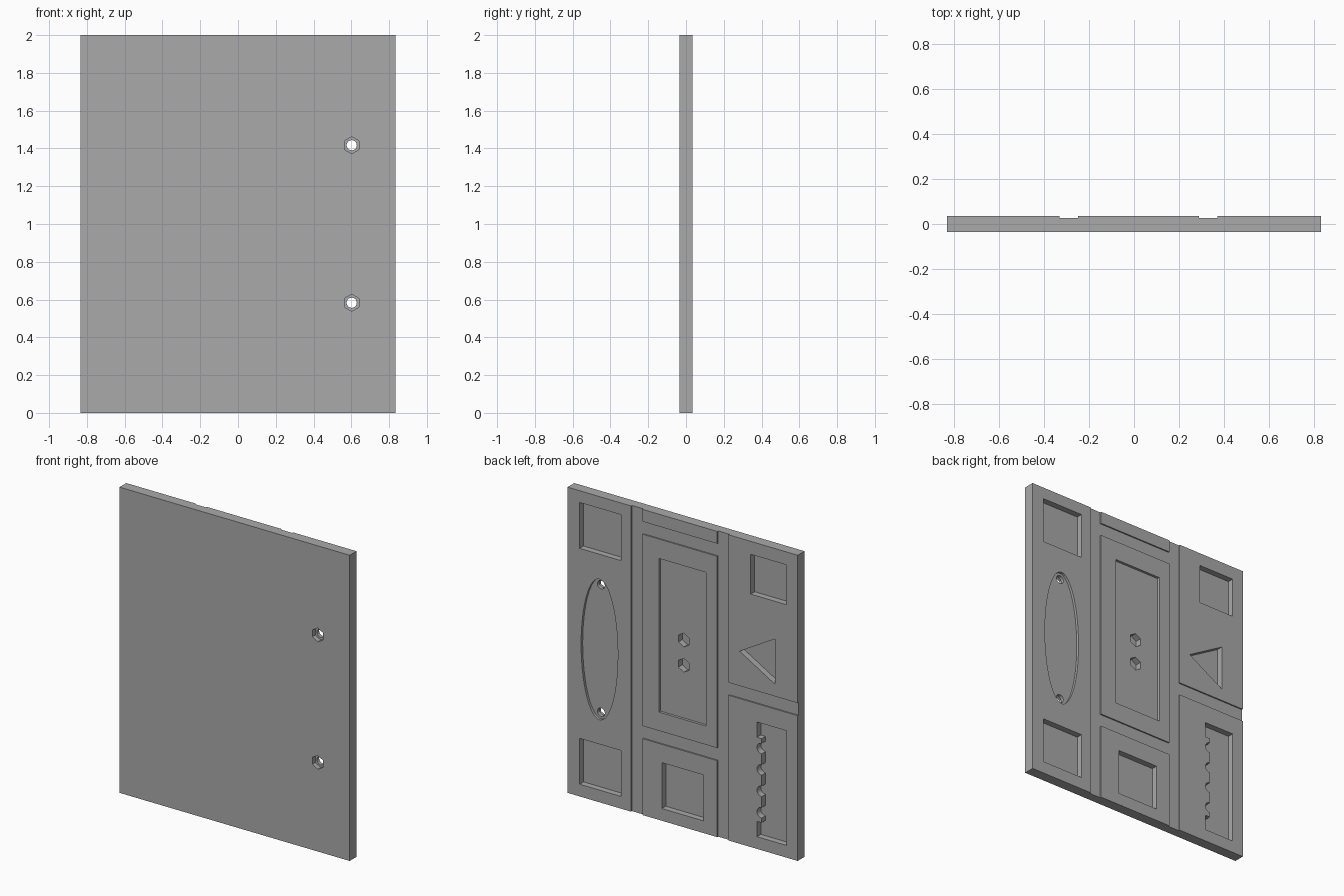
import bpy, bmesh
from math import pi, cos, sin, radians

cube = bpy.data.objects.get("Cube")
if cube:
    bpy.data.objects.remove(cube, do_unlink=True)

HALF_W, HALF_T, HEIGHT = 0.833, 0.035, 2.0
SHALLOW, MEDIUM, DEEP = 0.009, 0.017, 0.04
OUT = 0.1                      # overshoot of cutters past the board

grey = bpy.data.materials.new("grey")
grey.use_nodes = True
colour = (0.4, 0.4, 0.4, 1)
grey.diffuse_color = colour
grey.node_tree.nodes["Principled BSDF"].inputs["Base Color"].default_value = colour


def prism(name, outline, y0, y1):
    """Extrude an x/z outline from y0 to y1."""
    bm = bmesh.new()
    face = bm.faces.new([bm.verts.new((x, y0, z)) for x, z in outline])
    grown = bmesh.ops.extrude_face_region(bm, geom=[face])
    verts = [v for v in grown["geom"] if isinstance(v, bmesh.types.BMVert)]
    bmesh.ops.translate(bm, verts=verts, vec=(0, y1 - y0, 0))
    bmesh.ops.recalc_face_normals(bm, faces=bm.faces)
    mesh = bpy.data.meshes.new(name)
    bm.to_mesh(mesh)
    bm.free()
    mesh.materials.append(grey)
    obj = bpy.data.objects.new(name, mesh)
    bpy.context.collection.objects.link(obj)
    return obj


def rect(x0, x1, z0, z1):
    return [(x0, z0), (x1, z0), (x1, z1), (x0, z1)]


def ellipse(x, z, rx, rz, sides, start=0.0):
    angles = [start + 2 * pi * i / sides for i in range(sides)]
    return [(x + rx * cos(a), z + rz * sin(a)) for a in angles]


def hexagon(x, z):
    return ellipse(x, z, 0.045, 0.045, 6, pi / 2)


board = prism("board", rect(-HALF_W, HALF_W, 0, HEIGHT), -HALF_T, HALF_T)


def cut(outline, y0, y1):
    cutter = prism("cutter", outline, y0, y1)
    cutter.hide_render = True
    mod = board.modifiers.new("cut", "BOOLEAN")
    mod.operation, mod.solver, mod.object = "DIFFERENCE", "EXACT", cutter
    bpy.context.view_layer.objects.active = board
    bpy.ops.object.modifier_apply(modifier=mod.name)
    bpy.data.objects.remove(cutter, do_unlink=True)


def pocket(outline, depth):
    cut(outline, HALF_T - depth, HALF_T + OUT)


# Grooves dividing the back into panels
left, right, gap = 0.29, -0.25, 0.083
for x in (left, right - gap):
    pocket(rect(x, x + gap, -OUT, HEIGHT + OUT), SHALLOW)
for z in (0.5, 1.837):
    pocket(rect(right - gap / 2, left + gap / 2, z, z + gap), SHALLOW)
pocket(rect(-HALF_W - OUT, right - gap / 2, 0.95, 0.95 + gap), SHALLOW)

# Square pockets
for x, z, size in ((0.595, 0.23, 0.3), (0.595, 1.773, 0.3),
                   (0, 0.23, 0.3), (-0.623, 1.785, 0.26)):
    h = size / 2
    pocket(rect(x - h, x + h, z - h, z + h), DEEP)

# Triangular pocket
pocket([(-0.413, 1.26), (-0.667, 1.407), (-0.667, 1.113)], DEEP)

# Tall central recess with two hexagonal sockets
pocket(rect(-0.171, 0.172, 0.705, 1.71), MEDIUM)
for z in (1.05, 1.215):
    pocket(hexagon(0.003, z), MEDIUM + DEEP)

# Oval recess with two bolt holes and hexagonal nut seats on the front
pocket(ellipse(0.602, 1, 0.133, 0.46, 64), MEDIUM)
for z in (0.583, 1.417):
    cut(ellipse(0.602, z, 0.027, 0.027, 24), -OUT, OUT)
    cut(hexagon(0.602, z), -OUT, -HALF_T + 0.03)

# Long pocket with a scalloped side
wide, narrow, far = -0.538, -0.572, -0.753
slot = [(far, 0.08), (wide, 0.08), (wide, 0.18), (narrow, 0.18)]
for i in range(4):
    z = 0.245 + 0.14 * i
    slot += [(narrow + 0.034 * cos(radians(a)), z + 0.034 * sin(radians(a)))
             for a in range(-90, 91, 15)]
slot += [(narrow, 0.73), (wide, 0.73), (wide, 0.83), (far, 0.83)]
pocket(slot, DEEP)

# Smooth the round walls and keep the corners sharp
bpy.ops.object.select_all(action="DESELECT")
board.select_set(True)
bpy.context.view_layer.objects.active = board
bpy.ops.object.shade_smooth_by_angle(angle=radians(25))
